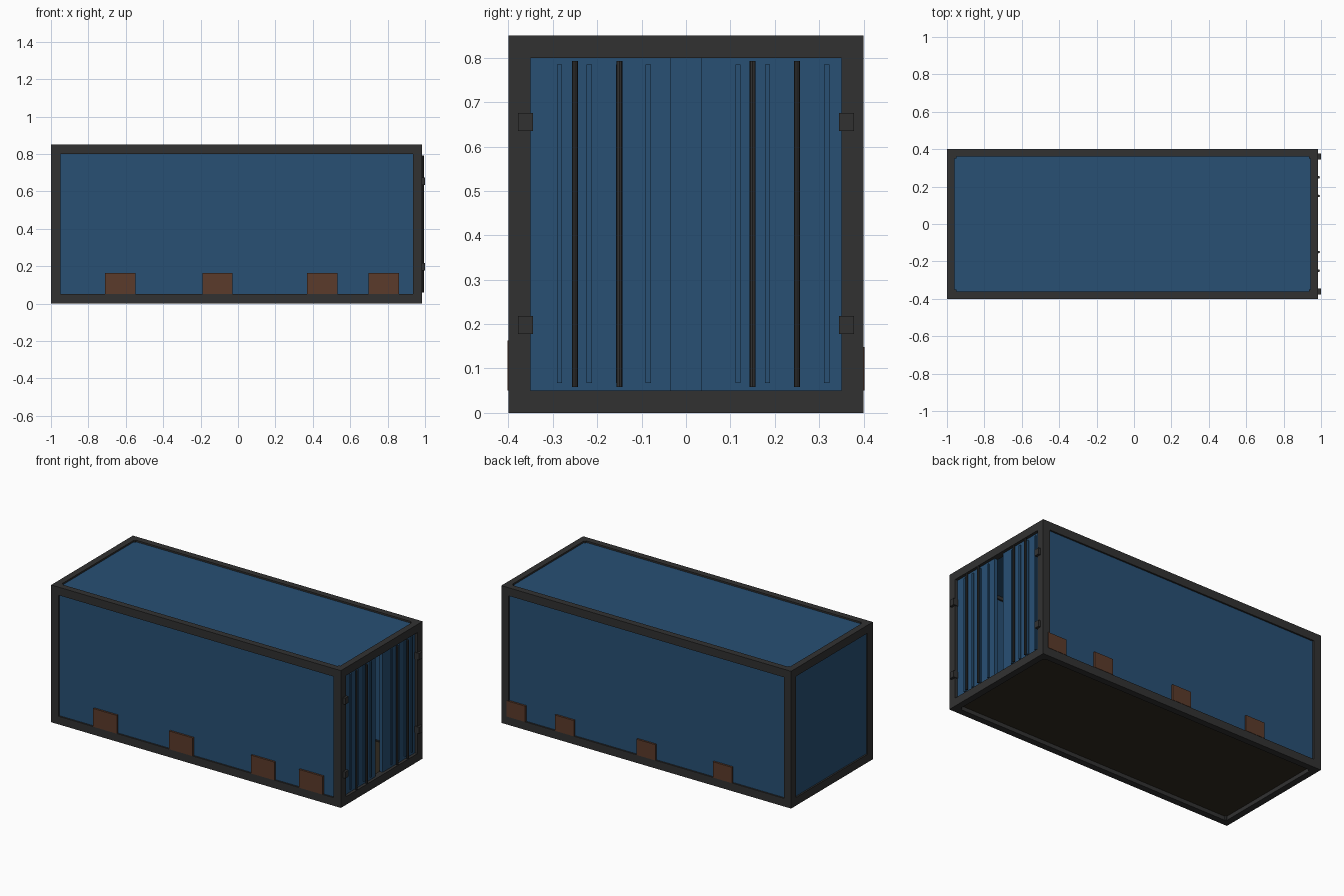
import bpy
import bmesh
from mathutils import Matrix, Vector

if "Cube" in bpy.data.objects:
    bpy.data.objects.remove(bpy.data.objects["Cube"])


def material(name, rgb):
    m = bpy.data.materials.new(name)
    m.diffuse_color = (*rgb, 1)
    m.use_nodes = True
    m.node_tree.nodes["Principled BSDF"].inputs["Base Color"].default_value = m.diffuse_color
    return m


BLUE = material("blue_paint", (0.021, 0.08, 0.175))
STEEL = material("dark_steel", (0.031, 0.031, 0.031))
RUST = material("rust", (0.105, 0.043, 0.024))
WOOD = material("floor_wood", (0.03, 0.023, 0.014))


def finish(name, bm, mat):
    me = bpy.data.meshes.new(name)
    bm.to_mesh(me)
    bm.free()
    ob = bpy.data.objects.new(name, me)
    me.materials.append(mat)
    bpy.context.collection.objects.link(ob)
    return ob


def box(name, x, y, z, mat):
    """Box from (min, max) pairs."""
    bm = bmesh.new()
    size = [b - a for a, b in (x, y, z)]
    mid = Vector([(a + b) / 2 for a, b in (x, y, z)])
    bmesh.ops.create_cube(bm, size=1, matrix=Matrix.Translation(mid) @ Matrix.Diagonal((*size, 1)))
    return finish(name, bm, mat)


def rod(name, x, y, z, r, mat):
    bm = bmesh.new()
    mid = Matrix.Translation((x, y, sum(z) / 2))
    bmesh.ops.create_cone(bm, cap_ends=True, segments=8, radius1=r, radius2=r,
                          depth=z[1] - z[0], matrix=mid)
    return finish(name, bm, mat)


X0, X1, Y, H = -1.0, 0.985, 0.4, 0.85
P, R = 0.05, 0.04          # post size, rail width


def span(a, b):
    return (min(a, b), max(a, b))


# Corner posts and long rails
for s in (-1, 1):
    for x in ((X0, X0 + P), (X1 - P, X1)):
        box("corner_post", x, span(s * Y, s * (Y - P)), (0, H), STEEL)
    for z in ((0, P), (H - P, H)):
        box("side_rail", (X0 + P, X1 - P), span(s * Y, s * (Y - R)), z, STEEL)

# End rails
for x in ((X0, X0 + R), (X1 - R, X1)):
    for z in ((0, P), (H - P, H)):
        box("end_rail", x, (-Y + P, Y - P), z, STEEL)

# Hollow shell: side walls, end wall, roof and floor, all slightly recessed
for s in (-1, 1):
    box("side_wall", (X0 + 0.02, X1 - 0.02), span(s * (Y - 0.01), s * (Y - 0.03)),
        (0.03, H - 0.03), BLUE)
box("end_wall", (X0 + 0.01, X0 + 0.03), (-Y + 0.02, Y - 0.02), (0.03, H - 0.03), BLUE)
box("roof", (X0 + 0.02, X1 - 0.02), (-Y + 0.02, Y - 0.02), (H - 0.03, H - 0.01), BLUE)
box("floor", (X0 + 0.02, X1 - 0.02), (-Y + 0.02, Y - 0.02), (0.025, 0.045), WOOD)

# Door leaves with a gap between, locking bars and hinges
for s in (-1, 1):
    box("door", (0.945, 0.967), span(s * 0.035, s * 0.352), (0.048, 0.802), BLUE)
    for y in (0.15, 0.25):
        rod("locking_bar", 0.987, s * y, (0.058, 0.793), 0.007, STEEL)
    for z in (0.198, 0.655):
        box("hinge", (0.968, 1.0), span(s * 0.345, s * 0.378), (z - 0.02, z + 0.02), STEEL)

# Vertical door ribs
for first in (-0.285, 0.117):
    for i in range(4):
        y = first + i * 0.0667
        box("door_rib", (0.96, 0.974), (y - 0.006, y + 0.006), (0.067, 0.785), BLUE)

# Rust patches along the lower side walls
for x in (-0.63, -0.11, 0.45, 0.78):
    box("front_rust_patch", (x - 0.081, x + 0.081), (-0.402, -0.385), (0.05, 0.163), RUST)
for x in (-0.53, -0.006, 0.552, 0.885):
    box("back_rust_patch", (x - 0.065, x + 0.065), (0.385, 0.402), (0.05, 0.148), RUST)
